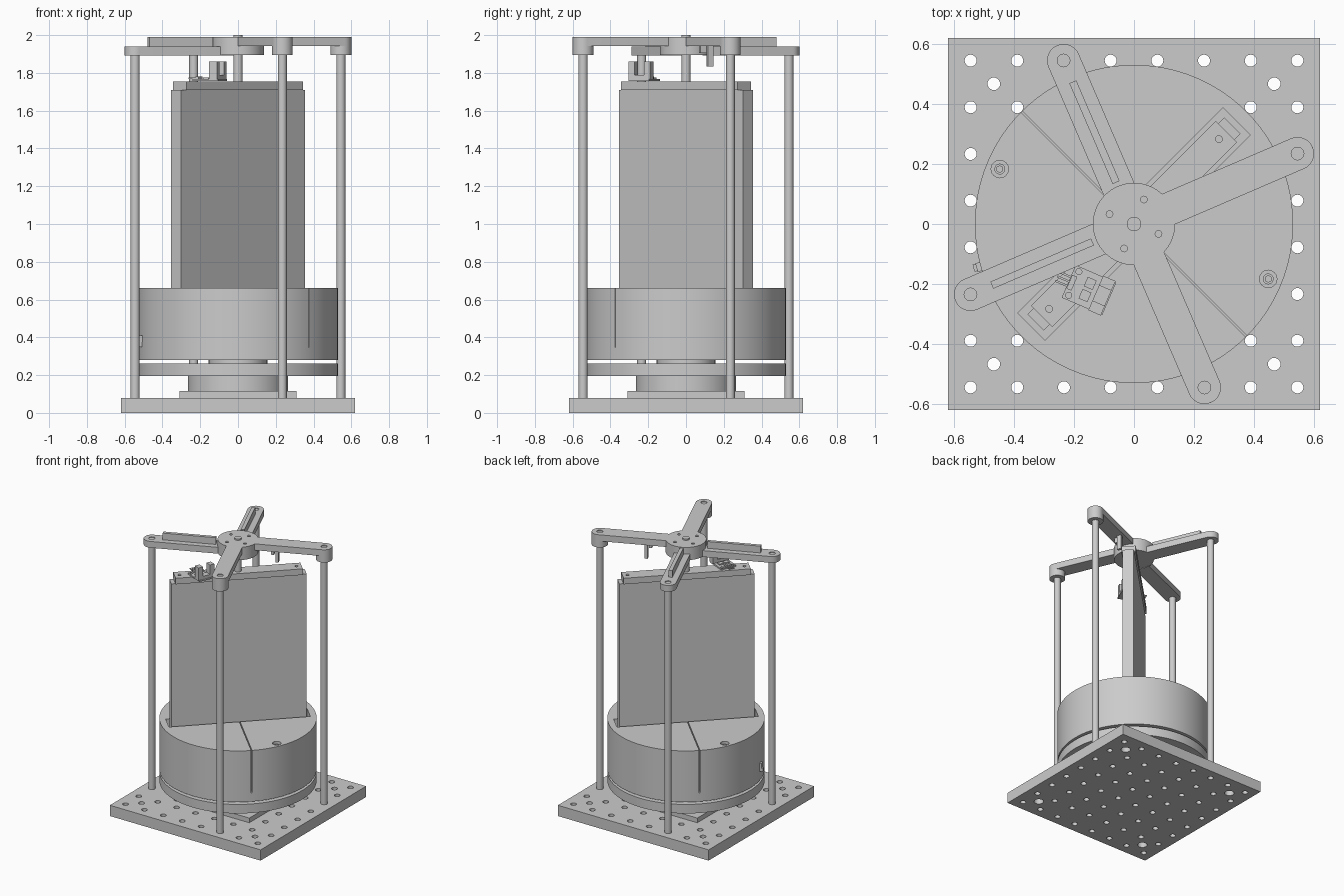
import bpy, bmesh, math
from mathutils import Matrix, Vector

cube = bpy.data.objects.get("Cube")
if cube:
    bpy.data.objects.remove(cube, do_unlink=True)

grey = bpy.data.materials.new("satin grey")
grey.use_nodes = True
grey.diffuse_color = (0.6, 0.6, 0.6, 1)
grey.node_tree.nodes["Principled BSDF"].inputs["Base Color"].default_value = (0.6, 0.6, 0.6, 1)


def finish(name, bm):
    bmesh.ops.recalc_face_normals(bm, faces=bm.faces)
    mesh = bpy.data.meshes.new(name)
    bm.to_mesh(mesh)
    bm.free()
    mesh.materials.append(grey)
    ob = bpy.data.objects.new(name, mesh)
    bpy.context.collection.objects.link(ob)
    return ob


def discs(name, spots, r, z0, z1, sides=32):
    """Upright cylinders at each (x, y) in spots, in one mesh."""
    bm = bmesh.new()
    for x, y in spots:
        bmesh.ops.create_cone(bm, cap_ends=True, segments=sides, radius1=r, radius2=r,
                              depth=z1 - z0, matrix=Matrix.Translation((x, y, (z0 + z1) / 2)))
    return finish(name, bm)


def box(name, centre, size, angle=0):
    """Box turned about z, centre gives x, y and the bottom z."""
    bm = bmesh.new()
    x, y, z = centre
    place = (Matrix.Translation((x, y, z + size[2] / 2)) @ Matrix.Rotation(angle, 4, "Z")
             @ Matrix.Diagonal((*size, 1)))
    bmesh.ops.create_cube(bm, size=1, matrix=place)
    return finish(name, bm)


def arm(name, angle, reach, r, z0, z1):
    """Bar from the axis outward with a rounded tip."""
    bm = bmesh.new()
    pts = [(0, -r)] + [(reach + r * math.cos(t), r * math.sin(t))
                       for t in [math.pi * (i / 16 - 0.5) for i in range(17)]] + [(0, r)]
    turn = Matrix.Rotation(angle, 3, "Z")
    face = bm.faces.new([bm.verts.new(turn @ Vector((x, y, z0))) for x, y in pts])
    top = bmesh.ops.extrude_face_region(bm, geom=[face])["geom"]
    bmesh.ops.translate(bm, vec=(0, 0, z1 - z0),
                        verts=[v for v in top if isinstance(v, bmesh.types.BMVert)])
    return finish(name, bm)


def cut(target, cutter):
    mod = target.modifiers.new("cut", "BOOLEAN")
    mod.operation = "DIFFERENCE"
    mod.solver = "EXACT"
    mod.object = cutter
    cutter.hide_render = True
    bpy.context.view_layer.objects.active = target
    bpy.ops.object.modifier_apply(modifier=mod.name)
    bpy.data.objects.remove(cutter, do_unlink=True)


def polar(r, a):
    return (r * math.cos(a), r * math.sin(a))


QUARTER = math.pi / 2
DIAG = math.pi / 4
ARM = math.radians(23.3)
REACH = 0.593
CENTRE = [(0, 0)]

# Perforated base plate with counterbored corner holes
base = box("base_plate", (0, 0, 0), (1.24, 1.24, 0.08))
steps = [(i - 3.5) * 0.1555 for i in range(8)]
corners = [(sx * 0.467, sy * 0.467) for sx in (-1, 1) for sy in (-1, 1)]
cut(base, discs("grid_cutter", [(x, y) for x in steps for y in steps], 0.02, -0.05, 0.15, 20))
cut(base, discs("corner_cutter", corners, 0.021, -0.05, 0.15, 20))
cut(base, discs("counterbore_cutter", corners, 0.033, -0.05, 0.04, 24))

# Turntable under the drum
box("turntable_foot", (0, 0, 0.08), (0.62, 0.62, 0.035))
discs("turntable_body", CENTRE, 0.265, 0.115, 0.195, 64)
discs("lower_disc", CENTRE, 0.53, 0.195, 0.262, 96)
discs("spindle", CENTRE, 0.155, 0.262, 0.28, 48)

# Drum with seam, panel slot and screw recesses
drum = discs("drum", CENTRE, 0.53, 0.28, 0.66, 96)
cut(drum, box("seam_cutter", (0, 0, 0.345), (1.2, 0.006, 0.4), -DIAG))
cut(drum, box("slot_cutter", (0, 0, 0.6), (0.968, 0.129, 0.2), DIAG))
screws = [(-0.447, 0.183), (0.447, -0.183)]
cut(drum, discs("recess_cutter", screws, 0.029, 0.62, 0.7, 24))
screw = discs("drum_screws", screws, 0.018, 0.6, 0.645, 24)
cut(screw, discs("socket_cutter", screws, 0.011, 0.63, 0.7, 6))
box("drum_plug", (-0.52, -0.143, 0.35), (0.03, 0.025, 0.025), math.radians(15))
box("drum_plug_tab", (-0.515, -0.143, 0.375), (0.02, 0.03, 0.035), math.radians(15))

# Upright panel and its cap
box("panel", (0, 0, 0.5), (0.926, 0.076, 1.21), DIAG)
cap = box("panel_cap", (0, 0, 1.71), (0.87, 0.1, 0.045), DIAG)
cut(cap, discs("cap_cutter", [(-0.283, -0.283), (0.283, 0.283)], 0.011, 1.73, 1.8, 20))

# Four support rods
tips = [polar(REACH, ARM + i * QUARTER) for i in range(4)]
discs("support_rods", tips, 0.024, 0.08, 1.9, 24)

# Top frame: two raised arms, two low arms with ribs
hub = discs("hub", CENTRE, 0.137, 1.895, 1.99, 64)
cut(hub, discs("hub_cutter", [polar(0.088, math.radians(68) + i * QUARTER) for i in range(4)],
               0.011, 1.95, 2.05, 20))
discs("shaft", CENTRE, 0.024, 1.75, 2.0, 32)
for i in range(4):
    a = ARM + i * QUARTER
    raised = i in (0, 3)
    top = 1.99 if raised else 1.94
    bar = arm(f"arm_{i + 1}", a, REACH, 0.055, top - 0.047, top)
    # keep the hub clear of the arm roots
    cut(bar, discs("root_cutter", CENTRE, 0.13, 1.8, 2.1, 64))
    cut(bar, discs("tip_cutter", [tips[i]], 0.021, top - 0.006, 2.1, 24))
    if raised:
        discs(f"arm_boss_{i + 1}", [tips[i]], 0.055, 1.895, 1.945, 32)
    else:
        box(f"arm_rib_{i + 1}", (*polar(0.333, a), 1.935), (0.365, 0.025, 0.055), a)

# Hanging trigger flag under the raised arm
box("flag", (0.235, 0.127, 1.835), (0.02, 0.03, 0.11), ARM)
box("flag_mount", (0.225, 0.09, 1.905), (0.02, 0.035, 0.04), ARM)

# Sensor board with forked sensor, chips and pins
TILT = -ARM


def on_board(u, v, z):
    p = Matrix.Rotation(TILT, 2) @ Vector((u, v))
    return (p.x - 0.15, p.y - 0.22, z)


board = box("sensor_board", (-0.15, -0.22, 1.757), (0.147, 0.118, 0.01), TILT)
cut(board, discs("board_cutter", [on_board(-0.055, s * 0.043, 0)[:2] for s in (-1, 1)],
                 0.01, 1.7, 1.8, 16))
box("fork_base", on_board(0.047, 0, 1.765), (0.045, 0.125, 0.025), TILT)
for s in (-1, 1):
    box("fork_post", on_board(0.047, s * 0.045, 1.765), (0.045, 0.035, 0.095), TILT)
    box("chip", on_board(-0.005, s * 0.022, 1.766), (0.032, 0.034, 0.01), TILT)
for k in (-1, 0, 1):
    box("pin", on_board(-0.085, k * 0.016, 1.768), (0.06, 0.007, 0.007), TILT)
box("pin_block", on_board(-0.062, 0, 1.766), (0.018, 0.05, 0.014), TILT)

# Smooth the round walls, keep edges crisp
for ob in bpy.context.scene.objects:
    ob.select_set(ob.type == "MESH")
bpy.ops.object.shade_smooth_by_angle(angle=math.radians(30))
